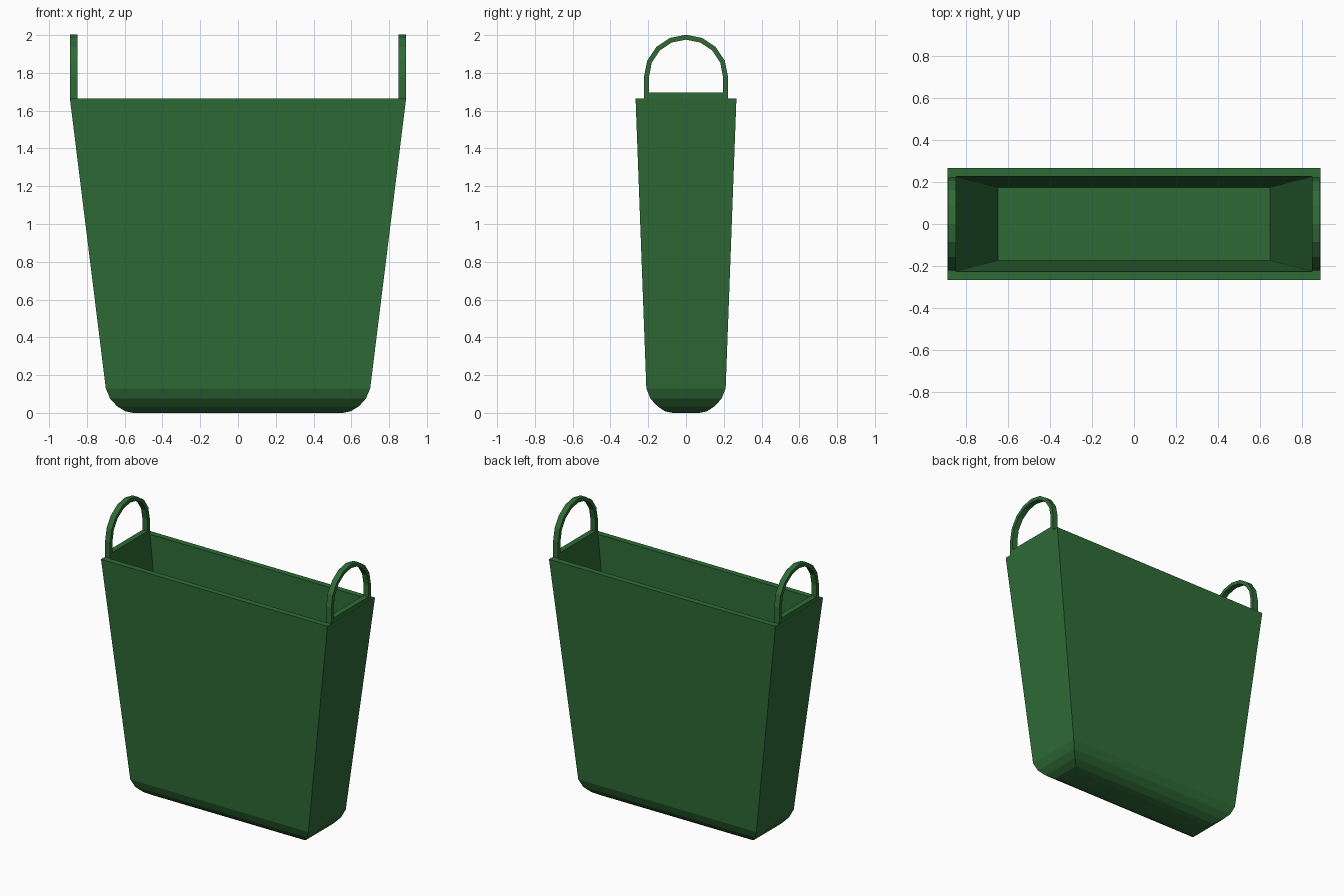
import bpy, bmesh, math

if "Cube" in bpy.data.objects:
    bpy.data.objects.remove(bpy.data.objects["Cube"])

green = bpy.data.materials.new("dark green")
green.diffuse_color = (0.028, 0.147, 0.037, 1)
green.use_nodes = True
green.node_tree.nodes["Principled BSDF"].inputs["Base Color"].default_value = green.diffuse_color


def finish(name, bm):
    bmesh.ops.recalc_face_normals(bm, faces=bm.faces)
    mesh = bpy.data.meshes.new(name)
    bm.to_mesh(mesh)
    bm.free()
    mesh.materials.append(green)
    obj = bpy.data.objects.new(name, mesh)
    bpy.context.collection.objects.link(obj)
    return obj


def bridge(bm, a, b):
    n = len(a)
    for i in range(n):
        bm.faces.new((a[i], a[(i + 1) % n], b[(i + 1) % n], b[i]))


# Tapered bin: rectangular rings from the underside, up the outside, over the rim, down the inside
rings = [(0.555, 0.07, 0.0), (0.595, 0.11, 0.008), (0.64, 0.152, 0.035),
         (0.677, 0.188, 0.075), (0.70, 0.21, 0.13),
         (0.89, 0.267, 1.665), (0.85, 0.226, 1.665), (0.65, 0.175, 0.07)]
bm = bmesh.new()
loops = [[bm.verts.new((sx * x, sy * y, z)) for sx, sy in ((-1, -1), (1, -1), (1, 1), (-1, 1))]
         for x, y, z in rings]
for a, b in zip(loops, loops[1:]):
    bridge(bm, a, b)
bm.faces.new(loops[0])
bm.faces.new(loops[-1])
finish("bin_body", bm)


# Arched handles: flat strap with a bar along the rim
def arch(r, base):
    pts = [(r * math.cos(math.pi * i / 8), 1.78 + r * math.sin(math.pi * i / 8)) for i in range(9)]
    return [(r, base)] + pts + [(-r, base)]


for side, sx in (("left", -1), ("right", 1)):
    bm = bmesh.new()
    outer, inner = arch(0.222, 1.66), arch(0.196, 1.697)
    sets = [[bm.verts.new((sx * x, y, z)) for y, z in prof]
            for x, prof in ((0.889, outer), (0.889, inner), (0.849, inner), (0.849, outer))]
    for i in range(4):
        bridge(bm, sets[i], sets[(i + 1) % 4])
    finish(side + "_handle", bm)
